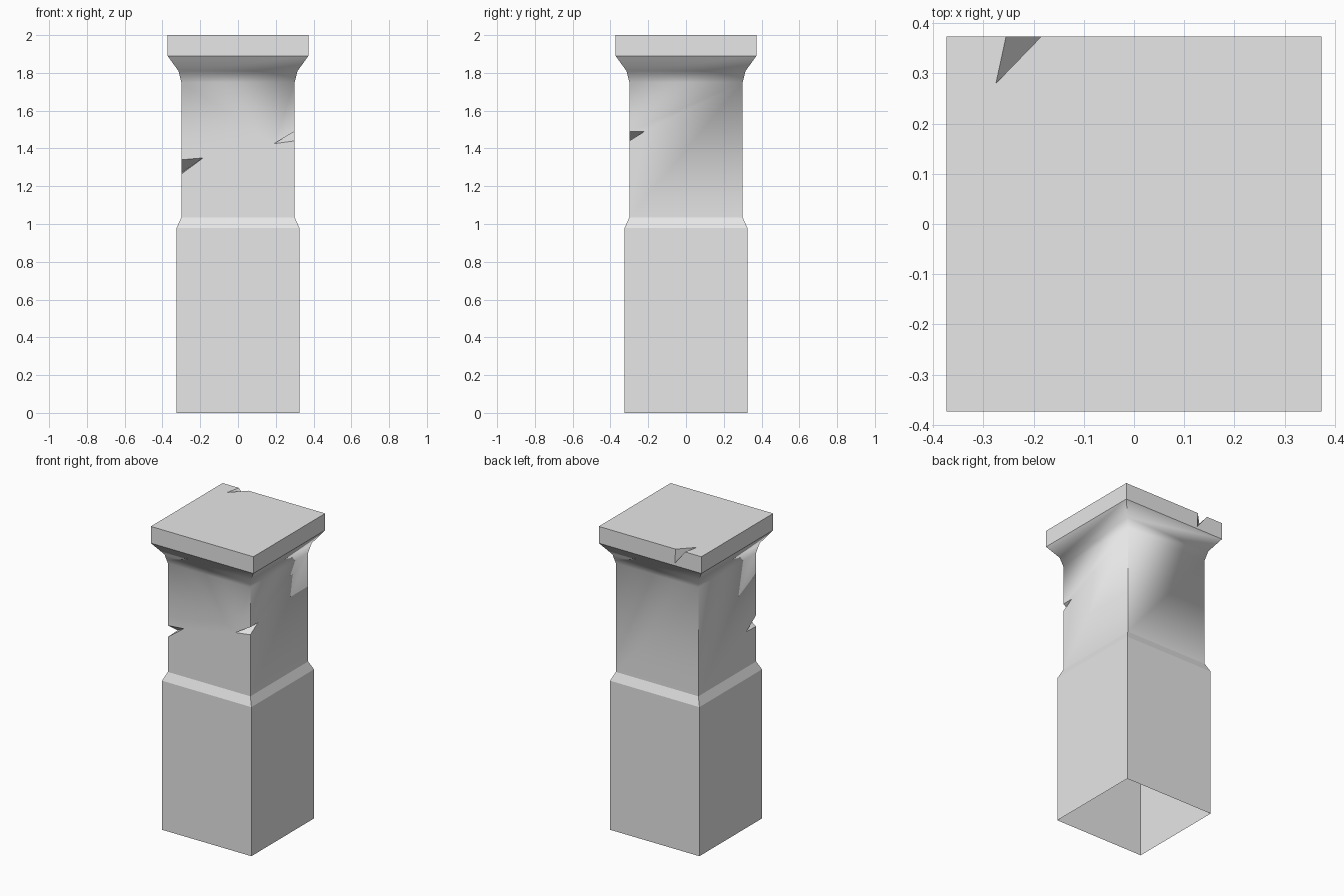
import bpy
import bmesh
from mathutils import Vector

cube = bpy.data.objects.get("Cube")
if cube:
    bpy.data.objects.remove(cube, do_unlink=True)

# Plain stone colour
stone = bpy.data.materials.new("grey_stone")
stone.use_nodes = True
colour = (0.8, 0.8, 0.8, 1)
stone.diffuse_color = colour
stone.node_tree.nodes["Principled BSDF"].inputs["Base Color"].default_value = colour


def make_object(name, bm):
    bmesh.ops.recalc_face_normals(bm, faces=bm.faces)
    mesh = bpy.data.meshes.new(name)
    bm.to_mesh(mesh)
    bm.free()
    mesh.materials.append(stone)
    obj = bpy.data.objects.new(name, mesh)
    bpy.context.collection.objects.link(obj)
    return obj


def square_column(name, profile):
    """Stack square rings of (half width, height) into a closed solid."""
    bm = bmesh.new()
    rings = [[bm.verts.new((sx * w, sy * w, z))
              for sx, sy in ((-1, -1), (1, -1), (1, 1), (-1, 1))]
             for w, z in profile]
    for low, high in zip(rings, rings[1:]):
        for i in range(4):
            j = (i + 1) % 4
            bm.faces.new((low[i], low[j], high[j], high[i]))
    bm.faces.new(rings[0][::-1])
    bm.faces.new(rings[-1])
    return make_object(name, bm)


def chip_cutter(name, outer_a, outer_b, tip_a, tip_b):
    """Wedge with its inner edge from tip_a to tip_b, enlarged past the surface."""
    mid = (Vector(tip_a) + Vector(tip_b)) / 2
    bm = bmesh.new()
    verts = [bm.verts.new(mid + (Vector(p) - mid) * 1.4)
             for p in (outer_a, outer_b, tip_a, tip_b)]
    for skip in range(4):
        bm.faces.new([v for i, v in enumerate(verts) if i != skip])
    obj = make_object(name, bm)
    obj.hide_render = True
    return obj


# Plinth, chamfer, shaft, flare and cap
pillar = square_column("pillar", [
    (0.325, 0), (0.325, 0.98), (0.30, 1.035), (0.30, 1.75),
    (0.315, 1.81), (0.373, 1.89), (0.373, 2)])

# Chips in two shaft corners and in the rear edge of the cap
cutters = [
    chip_cutter("left_chip", (0.3, -0.3, 1.49), (0.3, -0.3, 1.44),
                (0.19, -0.3, 1.425), (0.3, -0.22, 1.49)),
    chip_cutter("right_chip", (-0.3, -0.3, 1.34), (-0.3, -0.3, 1.265),
                (-0.185, -0.3, 1.35), (-0.3, -0.2, 1.27)),
    chip_cutter("cap_chip", (-0.255, 0.373, 2), (-0.185, 0.373, 2),
                (-0.275, 0.28, 2), (-0.18, 0.373, 1.905)),
]
for cutter in cutters:
    mod = pillar.modifiers.new(cutter.name, "BOOLEAN")
    mod.operation = "DIFFERENCE"
    mod.solver = "EXACT"
    mod.object = cutter
bpy.context.view_layer.objects.active = pillar
for mod in list(pillar.modifiers):
    bpy.ops.object.modifier_apply(modifier=mod.name)
for cutter in cutters:
    bpy.data.objects.remove(cutter, do_unlink=True)

# Open the underside; keep only the flare's horizontal folds soft
bm = bmesh.new()
bm.from_mesh(pillar.data)
bottom = [f for f in bm.faces if f.calc_center_median().z < 0.01]
bmesh.ops.delete(bm, geom=bottom, context="FACES_ONLY")
for face in bm.faces:
    face.smooth = True
    face.material_index = 0
for edge in bm.edges:
    edge.smooth = all(1.7 < v.co.z < 1.85 for v in edge.verts)
bm.to_mesh(pillar.data)
bm.free()
